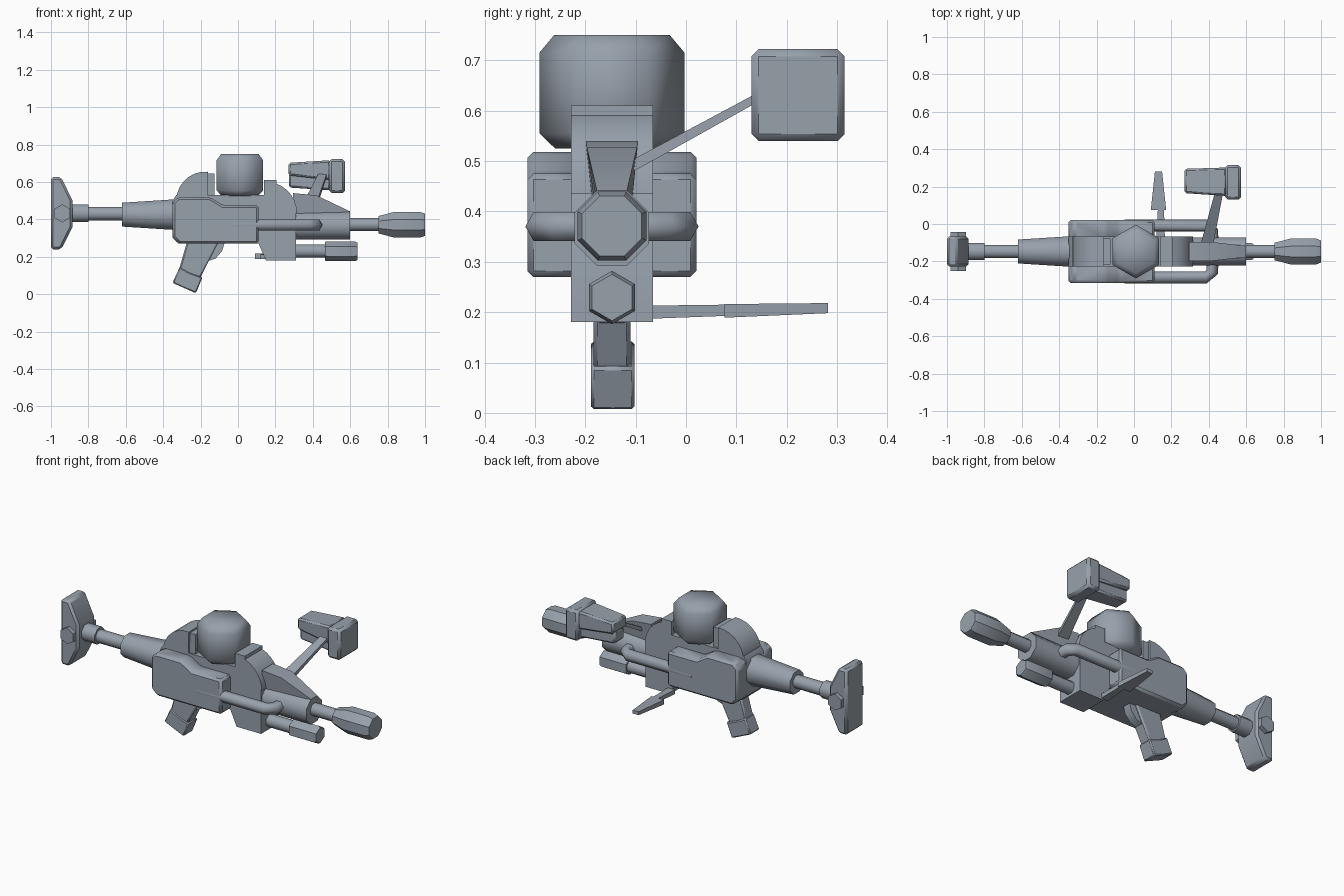
import bpy, bmesh, math
from mathutils import Vector

if "Cube" in bpy.data.objects:
    bpy.data.objects.remove(bpy.data.objects["Cube"])

metal = bpy.data.materials.new("blue_grey_metal")
metal.use_nodes = True
tint = (0.31, 0.355, 0.41, 1)
metal.diffuse_color = tint
metal.node_tree.nodes["Principled BSDF"].inputs["Base Color"].default_value = tint
MID = -0.147  # y of the gun's centre plane


def loft(name, rings, bevel=0, angle=35):
    """Skin a list of equal-length rings and cap both ends."""
    bm = bmesh.new()
    rows = [[bm.verts.new(p) for p in ring] for ring in rings]
    n = len(rows[0])
    for a, b in zip(rows, rows[1:]):
        for i in range(n):
            j = (i + 1) % n
            bm.faces.new((a[i], a[j], b[j], b[i]))
    bm.faces.new(rows[0][::-1])
    bm.faces.new(rows[-1])
    bmesh.ops.recalc_face_normals(bm, faces=bm.faces)
    mesh = bpy.data.meshes.new(name)
    bm.to_mesh(mesh)
    bm.free()
    obj = bpy.data.objects.new(name, mesh)
    bpy.context.collection.objects.link(obj)
    mesh.materials.append(metal)
    if bevel:
        mod = obj.modifiers.new("Bevel", "BEVEL")
        mod.width, mod.segments, mod.limit_method = bevel, 1, "ANGLE"
    bpy.ops.object.select_all(action="DESELECT")
    obj.select_set(True)
    bpy.context.view_layer.objects.active = obj
    bpy.ops.object.shade_smooth_by_angle(angle=math.radians(angle))
    return obj


def prism(name, profile, y0, y1, bevel=0):
    """Extrude an xz profile along y."""
    return loft(name, [[(x, y, z) for x, z in profile] for y in (y0, y1)], bevel)


def turned(name, steps, z, sides, phase=0.5, angle=50):
    """Lathe (x, radius) steps around a lengthwise axis."""
    turns = [2 * math.pi * (i + phase) / sides for i in range(sides)]
    return loft(name, [[(x, MID + r * math.cos(t), z + r * math.sin(t)) for t in turns]
                       for x, r in steps], angle=angle)


def rect_x(x, y0, y1, z0, z1):
    return [(x, y0, z0), (x, y1, z0), (x, y1, z1), (x, y0, z1)]


def rect_y(y, x0, x1, z0, z1):
    return [(x0, y, z0), (x1, y, z0), (x1, y, z1), (x0, y, z1)]


def arc(cx, cz, r, a0, a1, n):
    steps = [math.radians(a0 + (a1 - a0) * i / n) for i in range(n + 1)]
    return [(cx + r * math.cos(t), cz + r * math.sin(t)) for t in steps]


# Shoulder stock and its cross pin
prism("stock_pad", [(-1, 0.24), (-0.945, 0.24), (-0.885, 0.36), (-0.885, 0.5),
                    (-0.945, 0.625), (-1, 0.625)], MID - 0.08, MID + 0.08, 0.012)
prism("stock_pin", arc(-0.94, 0.432, 0.048, 30, 330, 5), MID - 0.105, MID + 0.105)
turned("stock_sleeve", [(-0.9, 0.05), (-0.8, 0.05)], 0.432, 8)
turned("stock_tube", [(-0.82, 0.038), (-0.6, 0.038)], 0.43, 8)
turned("stock_cone", [(-0.62, 0.069), (-0.33, 0.089)], 0.425, 8)

# Central body with its rear and front humps
prism("body", [(-0.35, 0.3), (-0.32, 0.27), (0.11, 0.27), (0.15, 0.18), (0.31, 0.18),
               (0.31, 0.45), (0.27, 0.53), (-0.33, 0.53), (-0.35, 0.5)],
      MID - 0.081, MID + 0.081)
prism("rear_hump", [(-0.165, 0.5)] + arc(-0.175, 0.5, 0.155, 180, 85, 7),
      MID - 0.081, MID + 0.081)
prism("rear_drum_mount", [(-0.2, 0.53), (-0.125, 0.53), (-0.125, 0.645), (-0.2, 0.645)],
      MID - 0.07, MID + 0.07)
prism("front_hump", [(0.19, 0.43)] + arc(0.15, 0.435, 0.165, 0, 72, 6),
      MID - 0.081, MID + 0.081)
prism("front_drum_mount", [(0.14, 0.52), (0.205, 0.52), (0.205, 0.61), (0.14, 0.61)],
      MID - 0.081, MID + 0.081)

# Hexagonal drum on top
hexagon = [(math.cos(t), math.sin(t)) for t in
           [math.radians(30 + 60 * i) for i in range(6)]]
loft("ammo_drum", [[(0.01 + r * c, MID + r * s, z) for c, s in hexagon]
                   for z, r in [(0.525, 0.113), (0.555, 0.144), (0.715, 0.144), (0.75, 0.115)]],
     angle=62)

# Side pods and bent rods, one on each side
pod_profile = [(-0.35, 0.305), (-0.315, 0.27), (0.11, 0.27), (0.11, 0.475), (-0.08, 0.475),
               (-0.15, 0.518), (-0.32, 0.518), (-0.35, 0.49)]
for side, label in ((-1, "right"), (1, "left")):
    prism(label + "_pod", pod_profile, MID + side * 0.06, MID + side * 0.168, 0.012)
    path = [Vector((-0.05, side * 0.139)), Vector((0.385, side * 0.139)),
            Vector((0.417, side * 0.11)), Vector((0.42, side * 0.05))]
    rings = []
    for i, p in enumerate(path):
        d = (path[min(i + 1, 3)] - path[max(i - 1, 0)]).normalized()
        rings.append([(p.x - d.y * c * 0.033, MID + p.y + d.x * c * 0.033, 0.37 + s * 0.033)
                      for c, s in [(math.cos(k * math.pi / 3), math.sin(k * math.pi / 3))
                                   for k in range(6)]])
    loft(label + "_rod", rings, angle=62)

# Barrel group
turned("barrel_housing", [(0.29, 0.08), (0.6, 0.08)], 0.367, 8)
loft("top_ramp", [[(x, MID - w, z0), (x, MID + w, z0), (x, MID + v, z1), (x, MID - v, z1)]
                  for x, w, v, z0, z1 in [(0.295, 0.04, 0.052, 0.42, 0.54),
                                          (0.42, 0.035, 0.05, 0.42, 0.528),
                                          (0.6, 0.03, 0.03, 0.42, 0.442)]])
turned("barrel", [(0.58, 0.037), (0.77, 0.037)], 0.373, 8)
turned("muzzle", [(0.75, 0.05), (0.835, 0.074), (0.975, 0.074), (1, 0.064)], 0.371, 8, angle=30)
turned("lower_tube", [(0.29, 0.037), (0.49, 0.037)], 0.23, 8)
turned("lower_tube_tip", [(0.465, 0.05), (0.475, 0.053), (0.625, 0.053), (0.64, 0.046)],
       0.229, 6)

# Grip and trigger area
prism("grip", [(-0.27, 0.29), (-0.1, 0.29), (-0.225, 0.04), (-0.33, 0.08)],
      MID - 0.037, MID + 0.037, 0.008)
prism("grip_heel", [(-0.35, 0.06), (-0.312, 0.145), (-0.265, 0.118), (-0.19, 0.09),
                    (-0.225, 0.005)], MID - 0.042, MID + 0.045, 0.006)
prism("trigger_guard", [(-0.2, 0.28), (-0.165, 0.175), (-0.12, 0.19), (-0.085, 0.23),
                        (-0.07, 0.28)], MID - 0.025, MID + 0.025)

# Side lever with paddle
loft("lever_rod", [rect_y(-0.07, 0.12, 0.165, 0.187, 0.213),
                   rect_y(0.09, 0.128, 0.16, 0.193, 0.215)])
loft("lever_paddle", [rect_y(0.076, 0.09, 0.172, 0.189, 0.216),
                      rect_y(0.282, 0.112, 0.15, 0.198, 0.218)])

# Offset scope on its arm
loft("scope_arm", [rect_y(-0.13, 0.35, 0.42, 0.465, 0.49),
                   rect_y(0.16, 0.43, 0.475, 0.627, 0.645)])
loft("scope_body", [rect_x(0.27, 0.165, 0.295, 0.635, 0.702),
                    rect_x(0.495, 0.15, 0.302, 0.61, 0.716)], 0.01)
loft("scope_underside", [rect_x(0.272, 0.185, 0.275, 0.57, 0.645),
                         rect_x(0.495, 0.17, 0.285, 0.555, 0.645)], 0.01)
loft("scope_lens_hood", [rect_x(0.487, 0.13, 0.315, 0.54, 0.722),
                         rect_x(0.572, 0.13, 0.315, 0.54, 0.722)], 0.014)
